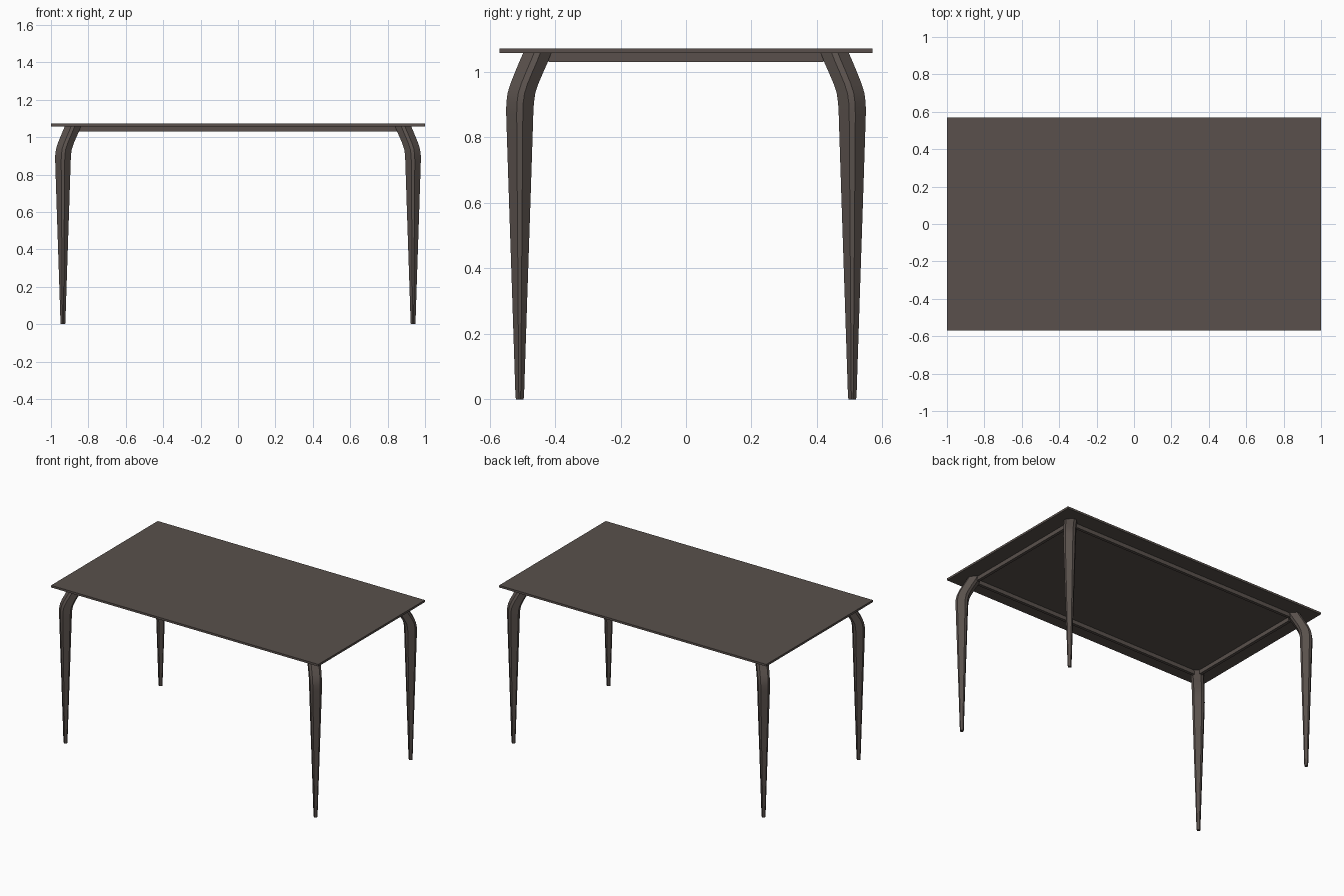
import bpy, bmesh, math

if "Cube" in bpy.data.objects:
    bpy.data.objects.remove(bpy.data.objects["Cube"])

mat = bpy.data.materials.new("dark brown")
mat.diffuse_color = (0.10, 0.081, 0.072, 1)
mat.use_nodes = True
mat.node_tree.nodes["Principled BSDF"].inputs["Base Color"].default_value = mat.diffuse_color


def finish(bm, name):
    bmesh.ops.recalc_face_normals(bm, faces=bm.faces)
    me = bpy.data.meshes.new(name)
    bm.to_mesh(me)
    bm.free()
    me.materials.append(mat)
    ob = bpy.data.objects.new(name, me)
    bpy.context.collection.objects.link(ob)
    return ob


def box(name, x0, x1, y0, y1, z0, z1):
    bm = bmesh.new()
    bmesh.ops.create_cube(bm, size=1)
    for v in bm.verts:
        v.co = ((x0 + x1) / 2 + v.co.x * (x1 - x0),
                (y0 + y1) / 2 + v.co.y * (y1 - y0),
                (z0 + z1) / 2 + v.co.z * (z1 - z0))
    return finish(bm, name)


# Table top
box("table_top", -1, 1, -0.57, 0.57, 1.058, 1.072)

# Apron rails between the leg tops
for s, side in ((-1, "front"), (1, "back")):
    y = s * 0.452
    box(side + "_rail", -0.85, 0.85, y - 0.01, y + 0.01, 1.031, 1.06)
for s, side in ((-1, "left"), (1, "right")):
    x = s * 0.88
    box(side + "_rail", x - 0.01, x + 0.01, -0.42, 0.42, 1.031, 1.06)

# Leg profile: height, inward shift, half width
PROFILE = [(0, 0, 0.0115), (0.008, 0, 0.013), (0.3, 0, 0.0225), (0.6, 0, 0.0325),
           (0.8, 0, 0.039), (0.87, 0, 0.0412), (0.905, 0.001, 0.042),
           (0.935, 0.005, 0.0422), (0.965, 0.0145, 0.0425), (1.0, 0.029, 0.043),
           (1.03, 0.042, 0.0435), (1.06, 0.054, 0.0425)]


def leg(name, sx, sy):
    bm = bmesh.new()
    rings = []
    for z, shift, r in PROFILE:
        h, k = 0.87 * r, 0.55 * r   # chamfered square, turned 45 degrees
        pts = [(h, -k), (h, k), (k, h), (-k, h), (-h, k), (-h, -k), (-k, -h), (k, -h)]
        c = math.sqrt(0.5)
        rings.append([bm.verts.new((sx * (0.936 - shift + c * (a - b)),
                                    sy * (0.508 - shift + c * (a + b)), z))
                      for a, b in pts])
    for lo, hi in zip(rings, rings[1:]):
        for i in range(8):
            j = (i + 1) % 8
            bm.faces.new((lo[i], lo[j], hi[j], hi[i]))
    bm.faces.new(rings[0])
    bm.faces.new(rings[-1])
    ob = finish(bm, name)
    bpy.ops.object.select_all(action='DESELECT')
    ob.select_set(True)
    bpy.context.view_layer.objects.active = ob
    bpy.ops.object.shade_smooth_by_angle(angle=math.radians(30))


# Four curved legs
for sx, a in ((-1, "left"), (1, "right")):
    for sy, b in ((-1, "front"), (1, "back")):
        leg(b + "_" + a + "_leg", sx, sy)
